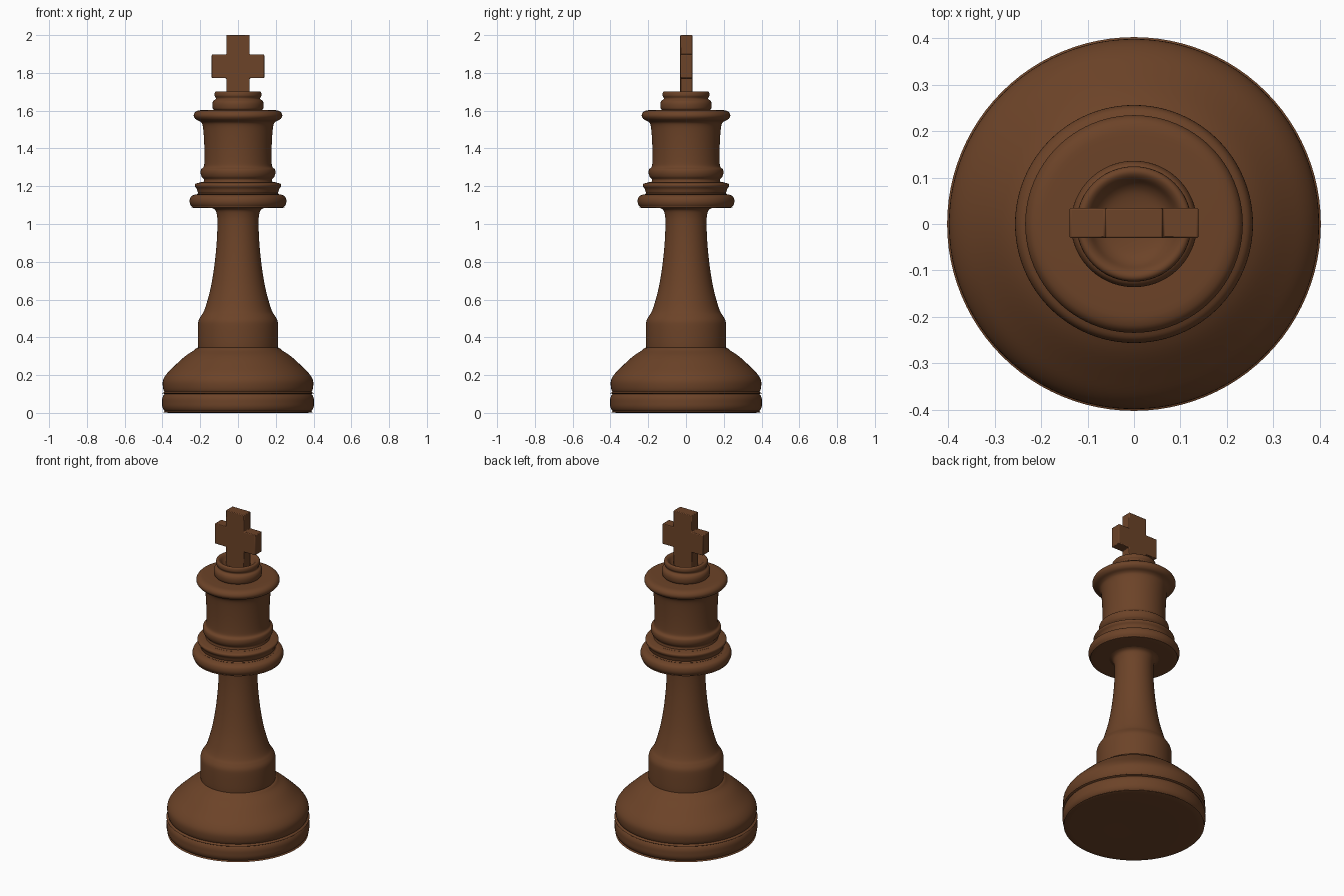
import bpy, bmesh, math

if "Cube" in bpy.data.objects:
    bpy.data.objects.remove(bpy.data.objects["Cube"])

# Single dark wood colour
wood = bpy.data.materials.new("dark_brown_wood")
wood.use_nodes = True
wood.diffuse_color = (0.15, 0.056, 0.021, 1)
wood.node_tree.nodes["Principled BSDF"].inputs["Base Color"].default_value = wood.diffuse_color
wood.node_tree.nodes["Principled BSDF"].inputs["Roughness"].default_value = 0.6


def finish(name, bm, angle):
    bmesh.ops.recalc_face_normals(bm, faces=bm.faces)
    mesh = bpy.data.meshes.new(name)
    bm.to_mesh(mesh)
    bm.free()
    mesh.materials.append(wood)
    obj = bpy.data.objects.new(name, mesh)
    bpy.context.collection.objects.link(obj)
    bpy.ops.object.select_all(action="DESELECT")
    obj.select_set(True)
    bpy.context.view_layer.objects.active = obj
    bpy.ops.object.shade_smooth_by_angle(angle=math.radians(angle))
    return obj


def rounded(points, steps=4):
    """Soften a profile with a spline through its points."""
    result = [points[0]]
    padded = [points[0]] + points + [points[-1]]
    for a, b, c, d in zip(padded, padded[1:], padded[2:], padded[3:]):
        for i in range(1, steps + 1):
            t = i / steps
            result.append(tuple(
                0.5 * (2 * q + (r - p) * t + (2 * p - 5 * q + 4 * r - s) * t * t
                       + (3 * q - p - 3 * r + s) * t ** 3)
                for p, q, r, s in zip(a, b, c, d)))
    return result


def lathe(name, points, sides=96):
    """Turn a radius/height profile around the vertical axis."""
    bm = bmesh.new()
    verts = [bm.verts.new((max(r, 0), 0, z)) for r, z in rounded(points)]
    edges = [bm.edges.new(pair) for pair in zip(verts, verts[1:])]
    bmesh.ops.spin(bm, geom=verts + edges, axis=(0, 0, 1), cent=(0, 0, 0),
                   angle=math.tau, steps=sides)
    bmesh.ops.remove_doubles(bm, verts=bm.verts, dist=0.0002)
    return finish(name, bm, 50)


# Turned parts, from the ground up
lathe("base_disc", [(0, 0), (0.36, 0), (0.388, 0.01), (0.4, 0.03), (0.402, 0.055),
                    (0.4, 0.08), (0.388, 0.1), (0.36, 0.103), (0, 0.103)])
lathe("base_dome", [(0, 0.1), (0.37, 0.1), (0.39, 0.112), (0.398, 0.14), (0.396, 0.175),
                    (0.375, 0.21), (0.335, 0.25), (0.28, 0.3), (0.235, 0.33),
                    (0.215, 0.345), (0.18, 0.35)])
lathe("stem", [(0.21, 0.34), (0.212, 0.38), (0.212, 0.46), (0.208, 0.49), (0.196, 0.513),
               (0.182, 0.535), (0.166, 0.58), (0.143, 0.67), (0.125, 0.78), (0.113, 0.9),
               (0.109, 1.0), (0.112, 1.05), (0.124, 1.078), (0.16, 1.09)])
lathe("collar", [(0, 1.085), (0.22, 1.085), (0.245, 1.093), (0.256, 1.115), (0.252, 1.14),
                 (0.235, 1.153), (0.2, 1.157), (0, 1.157)])
lathe("collar_ring", [(0, 1.155), (0.2, 1.155), (0.211, 1.164), (0.218, 1.185), (0.228, 1.2),
                      (0.225, 1.213), (0.2, 1.22), (0.185, 1.223), (0, 1.223)])
lathe("head", [(0.185, 1.215), (0.18, 1.235), (0.192, 1.25), (0.198, 1.27), (0.195, 1.29),
               (0.182, 1.302), (0.178, 1.33), (0.178, 1.4), (0.182, 1.48), (0.188, 1.525),
               (0.2, 1.542), (0.222, 1.553), (0.234, 1.57), (0.23, 1.588), (0.212, 1.6),
               (0.17, 1.603), (0, 1.603)])
# Crown button with a hollow top
lathe("crown_button", [(0.12, 1.6), (0.133, 1.61), (0.136, 1.635), (0.13, 1.652),
                       (0.119, 1.66), (0.118, 1.668), (0.124, 1.68), (0.122, 1.697),
                       (0.112, 1.702), (0.1, 1.695), (0.085, 1.675), (0.065, 1.662),
                       (0.03, 1.655), (0, 1.655)])

# Cross: one extruded outline with lightly rounded edges
stem_w, arm_w, thick = 0.062, 0.139, 0.065
low, arm_low, arm_high, top = 1.645, 1.772, 1.897, 2.0
right_half = [(stem_w, low), (stem_w, arm_low), (arm_w, arm_low),
              (arm_w, arm_high), (stem_w, arm_high), (stem_w, top)]
outline = right_half + [(-x, z) for x, z in reversed(right_half)]
bm = bmesh.new()
face = bm.faces.new([bm.verts.new((x, -thick / 2 + 0.002, z)) for x, z in outline])
extruded = bmesh.ops.extrude_face_region(bm, geom=[face])["geom"]
bmesh.ops.translate(bm, vec=(0, thick, 0),
                    verts=[g for g in extruded if isinstance(g, bmesh.types.BMVert)])
cross = finish("cross", bm, 30)
bevel = cross.modifiers.new("soft_edges", "BEVEL")
bevel.width = 0.004
bevel.segments = 2
